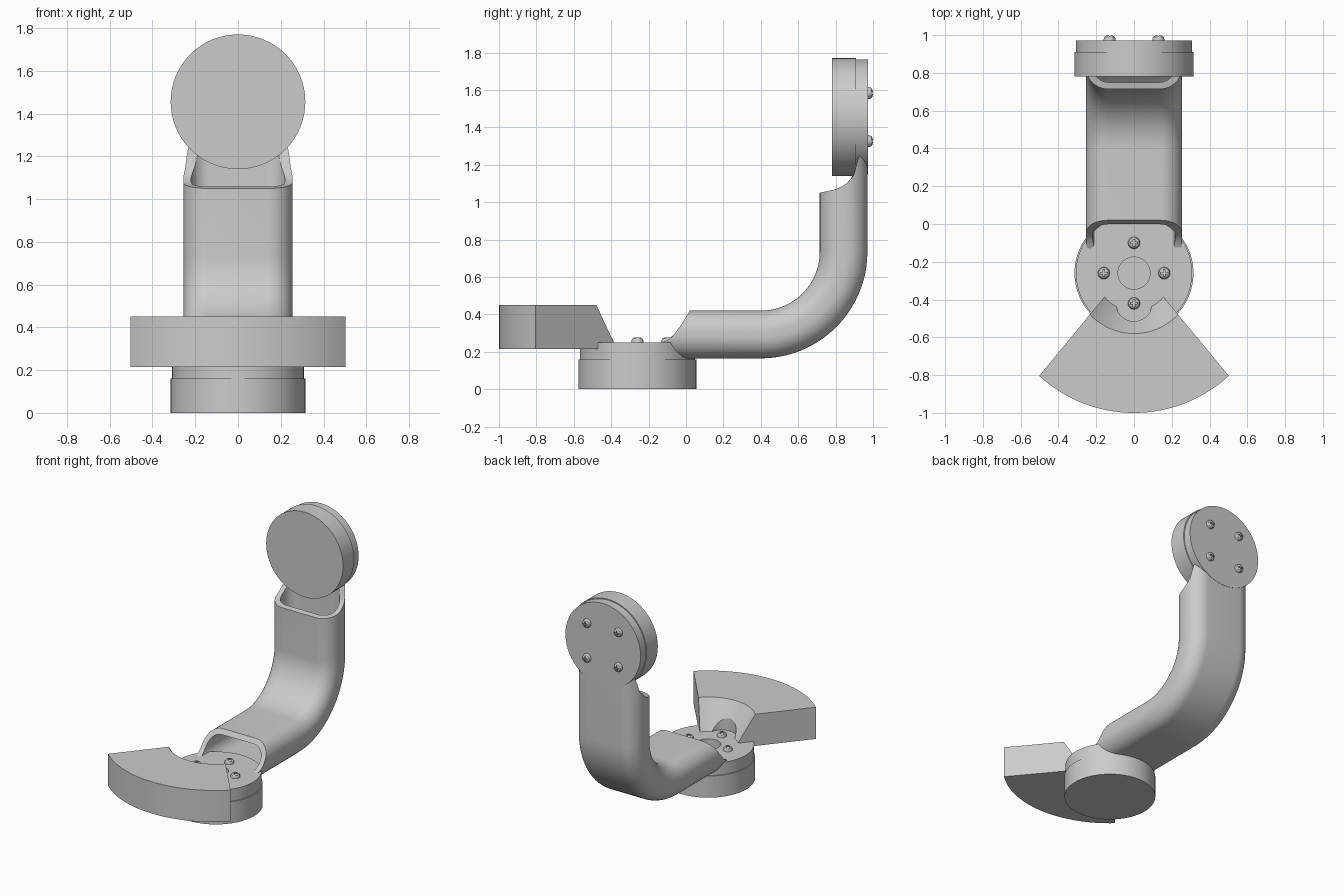
import bpy, bmesh
from math import sin, cos, pi, radians, sqrt
from mathutils import Matrix, Vector

if "Cube" in bpy.data.objects:
    bpy.data.objects.remove(bpy.data.objects["Cube"])

MOTOR_Y, TOP_Z = -0.26, 1.455


def finish(name, bm, loc=(0, 0, 0), rot=(0, 0, 0), smooth=True):
    bmesh.ops.recalc_face_normals(bm, faces=bm.faces)
    me = bpy.data.meshes.new(name)
    bm.to_mesh(me)
    bm.free()
    ob = bpy.data.objects.new(name, me)
    bpy.context.collection.objects.link(ob)
    ob.location, ob.rotation_euler = loc, rot
    if smooth:
        shade(ob)
    return ob


def shade(ob):
    bpy.ops.object.select_all(action='DESELECT')
    ob.select_set(True)
    bpy.context.view_layer.objects.active = ob
    bpy.ops.object.shade_smooth_by_angle(angle=radians(30))


def lathe(name, profile, loc=(0, 0, 0), rot=(0, 0, 0), seg=64, closed=False):
    bm = bmesh.new()
    vs = [bm.verts.new((r, 0, z)) for r, z in profile]
    for a, b in zip(vs, vs[1:]):
        bm.edges.new((a, b))
    if closed:
        bm.edges.new((vs[-1], vs[0]))
    bmesh.ops.spin(bm, geom=bm.verts[:] + bm.edges[:], axis=(0, 0, 1), cent=(0, 0, 0),
                   angle=2 * pi, steps=seg, use_duplicate=False)
    bmesh.ops.remove_doubles(bm, verts=bm.verts, dist=1e-4)
    return finish(name, bm, loc, rot)


def cut(ob, cutter):
    cutter.hide_render = True
    m = ob.modifiers.new("cut", 'BOOLEAN')
    m.operation, m.solver, m.object = 'DIFFERENCE', 'EXACT', cutter
    bpy.context.view_layer.objects.active = ob
    bpy.ops.object.modifier_apply(modifier=m.name)
    bpy.data.objects.remove(cutter)
    shade(ob)


def interp(pts, t):
    for (a, va), (b, vb) in zip(pts, pts[1:]):
        if t <= b:
            return va + (vb - va) * max(0, t - a) / (b - a)
    return pts[-1][1]


# motors: body plus mounting plate
BACK = (-pi / 2, 0, 0)
lathe("base_motor", [(0, 0), (.315, 0), (.315, .16), (0, .16)], (0, MOTOR_Y, 0))
lathe("base_plate", [(.085, .155), (.308, .155), (.308, .25), (.085, .25)],
      (0, MOTOR_Y, 0), closed=True)
lathe("upper_motor", [(0, 0), (.315, 0), (.315, .13), (0, .13)], (0, .78, TOP_Z), BACK)
lathe("upper_plate", [(0, .125), (.308, .125), (.308, .192), (0, .192)], (0, .78, TOP_Z), BACK)

# arm: hollow rounded tube swept straight, round a bend, and up
R_IN, DEPTH, WIDTH, BEND = .315, .255, .255, (.4, .735)
LOW_END = [(0, .02), (.05, -.01), (.09, -.035), (.14, -.075), (.165, -.11), (.185, -.165), (.26, -.165)]
HIGH_END = [(0, 1.05), (.09, 1.07), (.13, 1.09), (.165, 1.12), (.19, 1.16), (.205, 1.25), (.26, 1.25)]


def section(inset, rad):
    # points (x, depth from the inside of the bend)
    pts = []
    w, lo, hi = WIDTH - inset, inset, DEPTH - inset
    for k, (sx, cz) in enumerate([(1, hi - rad), (-1, hi - rad), (-1, lo + rad), (1, lo + rad)]):
        for i in range(13):
            a = (k + i / 12) * pi / 2
            pts.append((sx * (w - rad) + rad * cos(a), cz + rad * sin(a)))
    return pts


bm = bmesh.new()
shells = []
for sec in (section(0, .115), section(.035, .088)):
    rings = [[(x, interp(LOW_END, d), BEND[1] - R_IN - d) for x, d in sec]]
    for i in range(21):
        a = i / 20 * pi / 2
        rings.append([(x, BEND[0] + (R_IN + d) * sin(a), BEND[1] - (R_IN + d) * cos(a)) for x, d in sec])
    rings.append([(x, BEND[0] + R_IN + d, interp(HIGH_END, d)) for x, d in sec])
    shells.append([[bm.verts.new(p) for p in r] for r in rings])


def bridge(r0, r1):
    n = len(r0)
    for i in range(n):
        j = (i + 1) % n
        bm.faces.new((r0[i], r0[j], r1[j], r1[i]))


for shell in shells:
    for r0, r1 in zip(shell, shell[1:]):
        bridge(r0, r1)
for end in (0, -1):
    bridge(shells[0][end], shells[1][end])
finish("arm_tube", bm)

# counterweight: sector with a sloping inner face
bm = bmesh.new()
outline = [(.2, .215, 51), (.2, .25, 51), (.32, .45, 46.8), (.74, .45, 42.7), (.74, .215, 42.7)]
N = 32
rows = []
for i in range(N + 1):
    t = 2 * i / N - 1
    rows.append([bm.verts.new((r * sin(radians(h) * t), -r * cos(radians(h) * t), z))
                 for r, z, h in outline])
for r0, r1 in zip(rows, rows[1:]):
    bridge(r0, r1)
bm.faces.new(rows[0])
bm.faces.new(rows[-1])
weight = finish("counterweight", bm, (0, MOTOR_Y, 0))
cut(weight, lathe("screw_clearance", [(0, .25), (.095, .25), (.095, .6), (0, .6)],
                  (0, -.42, 0), seg=40))

# screws: domed head with a cross recess, shared by all eight
head = lathe("base_screw", [(0, -.01), (.032, -.01), (.032, .008), (.027, .02), (.017, .027), (0, .029)], seg=24)
for sx, sy in ((.038, .009), (.009, .038)):
    bm = bmesh.new()
    bmesh.ops.create_cube(bm, size=1, matrix=Matrix.Translation((0, 0, .03)) @ Matrix.Diagonal((sx, sy, .03, 1)))
    cut(head, finish("recess_cutter", bm, smooth=False))
for i in range(4):
    a = i * pi / 2
    low = head if i == 0 else head.copy()
    high = head.copy()
    high.name = "upper_screw"
    low.location = (.16 * cos(a), MOTOR_Y + .16 * sin(a), .25)
    b = a + pi / 4
    high.location = (.182 * cos(b), .971, TOP_Z + .182 * sin(b))
    high.rotation_euler = BACK
    for ob in (low, high):
        if ob is not head:
            bpy.context.collection.objects.link(ob)
